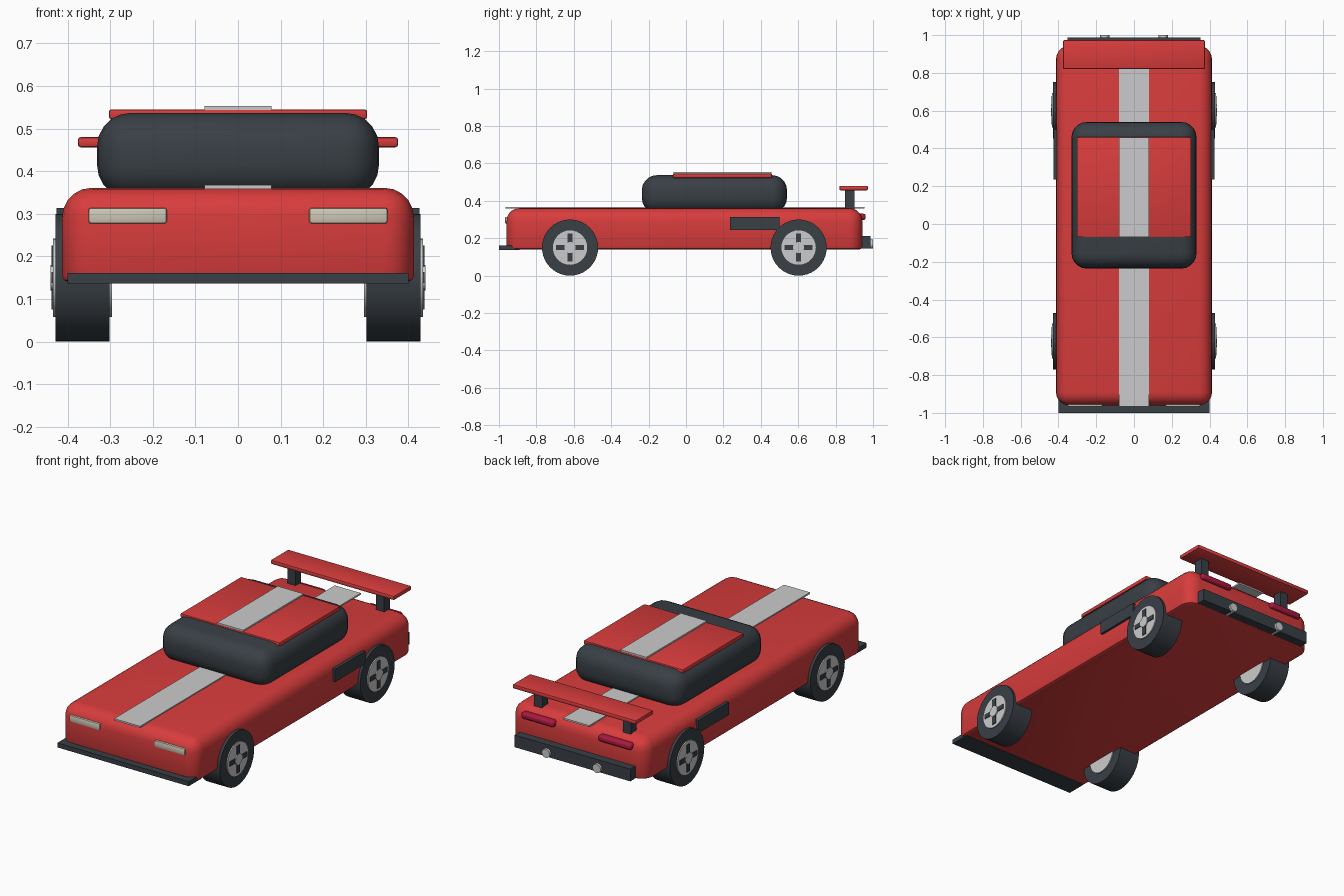
import bpy, bmesh, math

cube = bpy.data.objects.get("Cube")
if cube:
    bpy.data.objects.remove(cube, do_unlink=True)


def material(name, rgb):
    m = bpy.data.materials.new(name)
    m.use_nodes = True
    m.diffuse_color = (*rgb, 1)
    m.node_tree.nodes["Principled BSDF"].inputs["Base Color"].default_value = (*rgb, 1)
    return m


RED = material("red paint", (0.69, 0.045, 0.045))
DARK = material("dark trim", (0.04, 0.05, 0.06))
SILVER = material("silver", (0.6, 0.6, 0.61))
CREAM = material("headlight cream", (0.62, 0.58, 0.47))
CRIMSON = material("tail light crimson", (0.42, 0.01, 0.05))


def finish(name, bm, mat):
    mesh = bpy.data.meshes.new(name)
    bm.to_mesh(mesh)
    bm.free()
    mesh.materials.append(mat)
    ob = bpy.data.objects.new(name, mesh)
    bpy.context.collection.objects.link(ob)
    bpy.ops.object.select_all(action="DESELECT")
    ob.select_set(True)
    bpy.context.view_layer.objects.active = ob
    bpy.ops.object.shade_smooth_by_angle(angle=math.radians(35))
    return ob


def box(name, x, y, z, mat, bevel=0, segments=4, base_bevel=None):
    """Box from (min, max) ranges; base_bevel gives the bottom edges their own radius."""
    bm = bmesh.new()
    bmesh.ops.create_cube(bm, size=1)
    for v in bm.verts:
        v.co = [r[0] + (c + 0.5) * (r[1] - r[0]) for c, r in zip(v.co, (x, y, z))]

    def on_base(e):
        return all(v.co.z < z[0] + 1e-4 for v in e.verts)

    if bevel:
        edges = [e for e in bm.edges if base_bevel is None or not on_base(e)]
        bmesh.ops.bevel(bm, geom=edges, offset=bevel, segments=segments,
                        profile=0.5, affect="EDGES")
    if base_bevel:
        rim = [e for e in bm.edges if on_base(e)]
        bmesh.ops.bevel(bm, geom=rim, offset=base_bevel, segments=2,
                        profile=0.5, affect="EDGES")
    return finish(name, bm, mat)


def cylinder(name, centre, radius, length, axis, mat, sides=32, bevel=0):
    bm = bmesh.new()
    bmesh.ops.create_cone(bm, cap_ends=True, segments=sides, radius1=radius,
                          radius2=radius, depth=length)
    if bevel:
        rims = [e for e in bm.edges if abs(e.verts[0].co.z - e.verts[1].co.z) < 1e-5]
        bmesh.ops.bevel(bm, geom=rims, offset=bevel, segments=2, profile=0.5, affect="EDGES")
    ob = finish(name, bm, mat)
    ob.location = centre
    ob.rotation_euler = (0, math.pi / 2, 0) if axis == "x" else (math.pi / 2, 0, 0)
    return ob


def span(centre, half):
    return (centre - half, centre + half)


# Body, cabin and roof
box("body", span(0, 0.413), (-0.96, 0.943), (0.14, 0.361), RED, 0.07, 5, 0.015)
box("cabin", span(0, 0.331), (-0.236, 0.54), (0.335, 0.537), DARK, 0.08, 5)
box("roof", span(0, 0.303), (-0.07, 0.46), (0.522, 0.545), RED, 0.006, 2)

# Racing stripe
box("body_stripe", span(0, 0.079), (-0.965, 0.955), (0.358, 0.367), SILVER)
box("roof_stripe", span(0, 0.079), (-0.068, 0.458), (0.544, 0.553), SILVER)

# Bumpers and rear wing
box("front_splitter", span(0, 0.4), (-1, -0.89), (0.136, 0.161), DARK)
box("rear_bumper", span(0, 0.352), (0.91, 0.987), (0.145, 0.212), DARK)
box("rear_wing", span(0, 0.376), (0.82, 0.973), (0.456, 0.48), RED, 0.007, 2)

for side, label in ((1, "left"), (-1, "right")):
    # Lamps, wing supports, exhausts and side vents
    box(label + "_headlight", span(side * 0.259, 0.092), (-0.967, -0.9),
        (0.277, 0.314), CREAM, 0.006, 2)
    box(label + "_tail_light", span(side * 0.235, 0.1), (0.91, 0.961),
        (0.297, 0.331), CRIMSON, 0.012, 3)
    box(label + "_wing_post", span(side * 0.27, 0.025), (0.85, 0.9), (0.34, 0.46), DARK)
    cylinder(label + "_exhaust", (side * 0.155, 0.96, 0.168), 0.024, 0.08, "y", SILVER, 20)
    box(label + "_side_vent", span(side * 0.41, 0.016), (0.236, 0.5), (0.244, 0.314), DARK)

    # Wheels with rims, cross spokes and hubs
    for y, end in ((-0.62, "front"), (0.602, "rear")):
        name = f"{end}_{label}_"
        cx = side * 0.365
        cylinder(name + "tyre", (cx, y, 0.15), 0.15, 0.126, "x", DARK, 40)
        cylinder(name + "rim", (cx, y, 0.15), 0.092, 0.138, "x", SILVER)
        for dy, dz in ((0.075, 0.013), (0.013, 0.075)):
            box(name + "spoke", span(side * 0.432, 0.006), span(y, dy),
                span(0.15, dz), DARK)
        cylinder(name + "hub", (side * 0.428, y, 0.15), 0.03, 0.024, "x", SILVER, 20)
